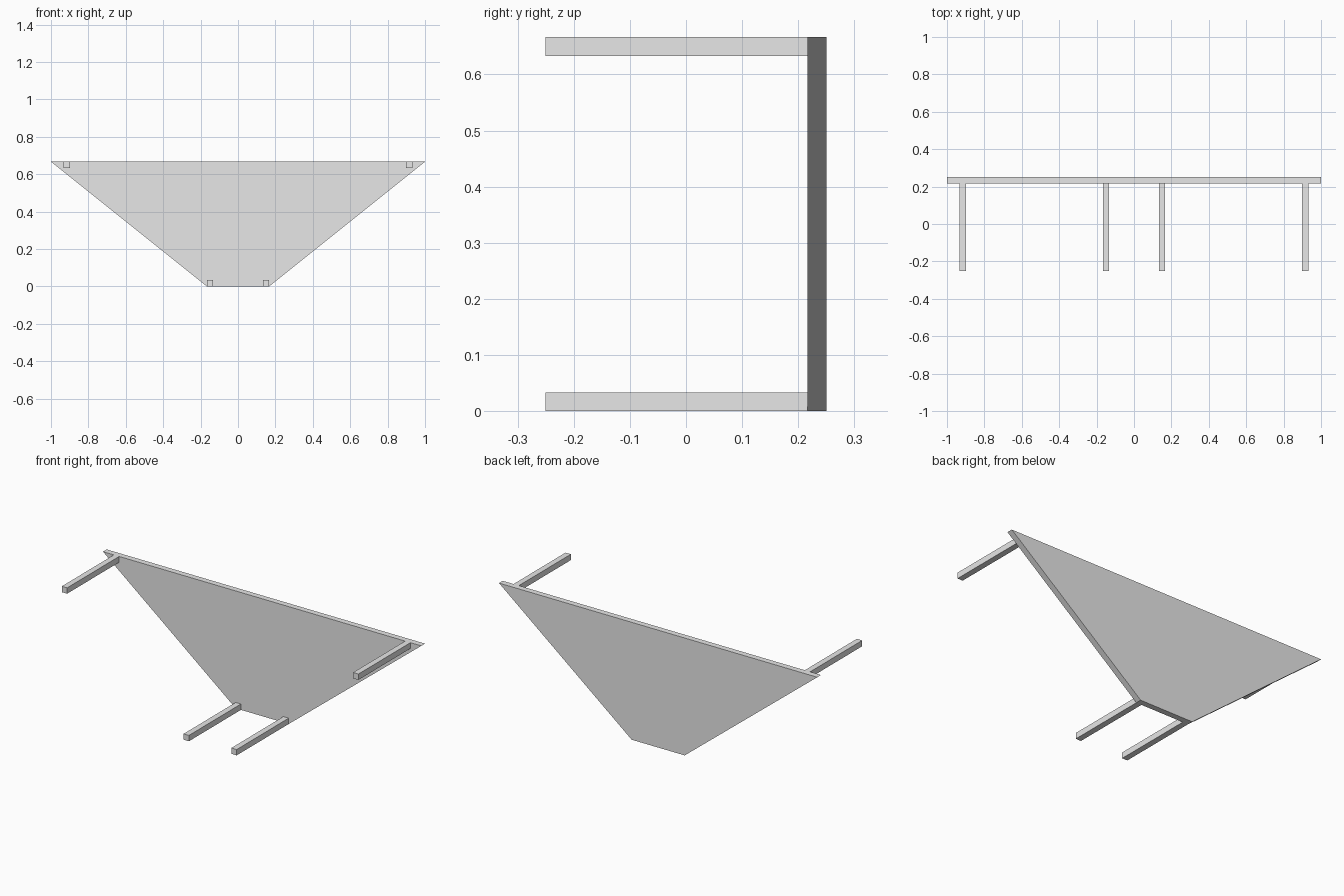
import bpy
import bmesh

cube = bpy.data.objects.get("Cube")
if cube:
    bpy.data.objects.remove(cube, do_unlink=True)

grey = bpy.data.materials.new("light_grey")
grey.use_nodes = True
colour = (0.8, 0.8, 0.8, 1)
grey.diffuse_color = colour
grey.node_tree.nodes["Principled BSDF"].inputs["Base Color"].default_value = colour

HEIGHT = 2 / 3
THICK = 1 / 30       # panel thickness and leg width
FRONT, BACK = -0.25, 0.25
PANEL_FRONT = BACK - THICK


def prism(name, profile, y0, y1):
    """Extrude an x-z profile from y0 to y1."""
    bm = bmesh.new()
    face = bm.faces.new([bm.verts.new((x, y0, z)) for x, z in profile])
    geom = bmesh.ops.extrude_face_region(bm, geom=[face])["geom"]
    verts = [v for v in geom if isinstance(v, bmesh.types.BMVert)]
    bmesh.ops.translate(bm, verts=verts, vec=(0, y1 - y0, 0))
    bmesh.ops.recalc_face_normals(bm, faces=bm.faces)
    mesh = bpy.data.meshes.new(name)
    bm.to_mesh(mesh)
    bm.free()
    mesh.materials.append(grey)
    obj = bpy.data.objects.new(name, mesh)
    bpy.context.collection.objects.link(obj)


# Tapered panel
prism("panel", [(-1 / 6, 0), (1 / 6, 0), (1, HEIGHT), (-1, HEIGHT)], PANEL_FRONT, BACK)

# Four square legs, one near each corner
for side, sign in (("left", 1), ("right", -1)):
    for level, x, z in (("lower", 0.15, 0), ("upper", 0.915, HEIGHT - THICK)):
        a, b = sign * x - THICK / 2, sign * x + THICK / 2
        prism(f"{level}_{side}_leg", [(a, z), (b, z), (b, z + THICK), (a, z + THICK)],
              FRONT, PANEL_FRONT)
